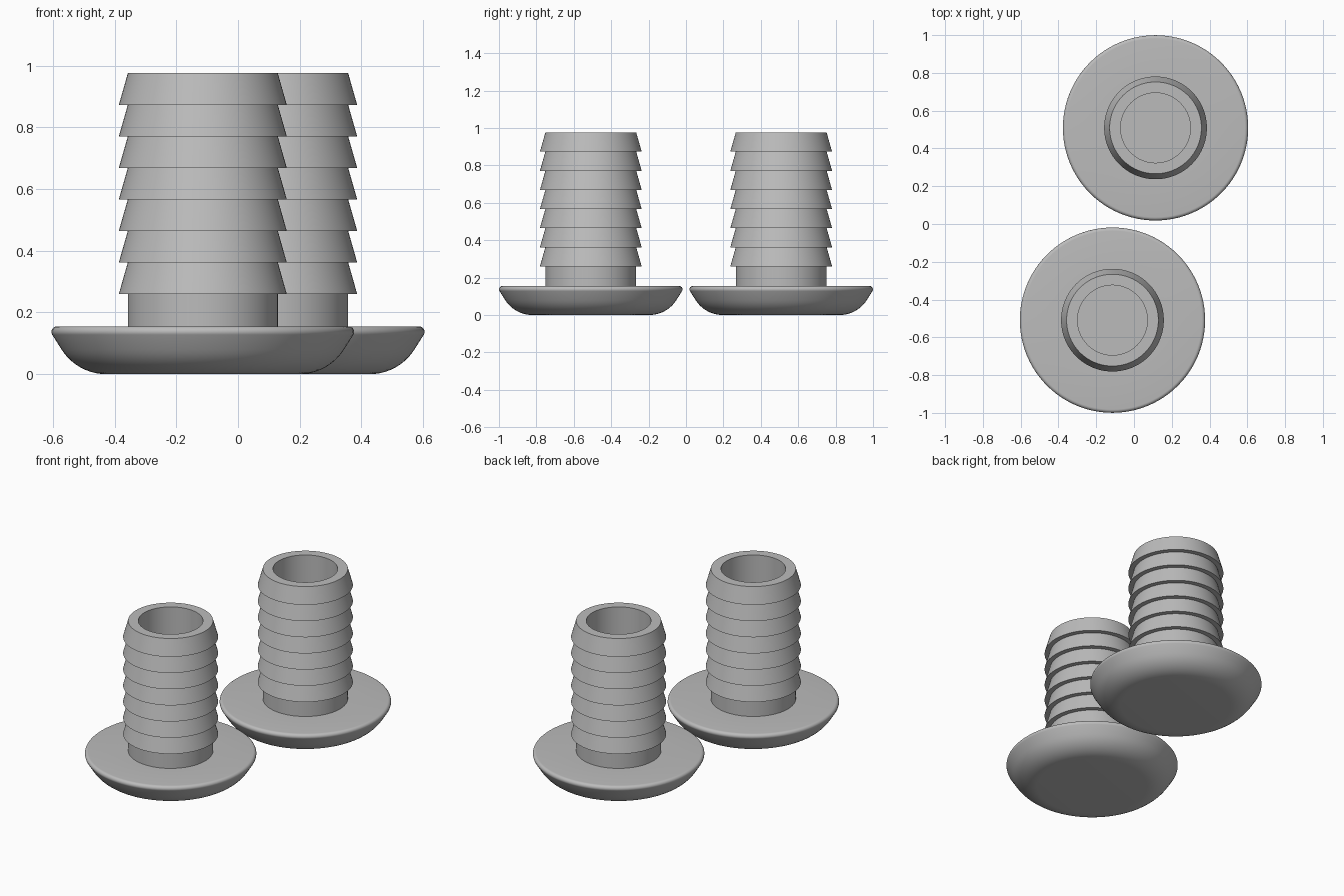
import bpy, bmesh, math
from mathutils import Vector

if "Cube" in bpy.data.objects:
    bpy.data.objects.remove(bpy.data.objects["Cube"])

HEAD_TOP, TOP = 0.155, 0.975
SHAFT_R, BARB_R, BORE_R = 0.243, 0.272, 0.185
BARBS, FIRST_BARB = 7, 0.26

grey = bpy.data.materials.new("grey plastic")
grey.diffuse_color = (0.5, 0.5, 0.5, 1)
grey.use_nodes = True
grey.node_tree.nodes["Principled BSDF"].inputs["Base Color"].default_value = grey.diffuse_color


def arc(r, z, radius, start, end, steps):
    """Points (r, z) along an arc, angles in degrees."""
    angles = [math.radians(start + (end - start) * i / steps) for i in range(steps + 1)]
    return [(r + radius * math.cos(a), z + radius * math.sin(a)) for a in angles]


# Domed head: flat underside, curved flank, small rounded rim
profile = [(0, 0)]
profile += arc(0.313, 0.171, 0.171, -90, -32, 10)
profile += arc(0.4725, HEAD_TOP - 0.018, 0.018, -32, 90, 8)

# Plain neck, then stacked tapering barbs
profile.append((SHAFT_R, HEAD_TOP))
step = (TOP - FIRST_BARB) / BARBS
for i in range(BARBS):
    z = FIRST_BARB + i * step
    profile += [(SHAFT_R, z), (BARB_R, z)]
profile.append((SHAFT_R, TOP))

# Blind bore down to the head
profile += [(BORE_R, TOP), (BORE_R, HEAD_TOP), (0, HEAD_TOP)]


def make_plug(name, x, y):
    bm = bmesh.new()
    verts = [bm.verts.new((r, 0, z)) for r, z in profile]
    edges = [bm.edges.new(pair) for pair in zip(verts, verts[1:])]
    bmesh.ops.spin(bm, geom=verts + edges, cent=(0, 0, 0), axis=(0, 0, 1),
                   angle=math.tau, steps=96, use_merge=False)
    bmesh.ops.remove_doubles(bm, verts=bm.verts, dist=1e-4)
    bmesh.ops.recalc_face_normals(bm, faces=bm.faces)
    mesh = bpy.data.meshes.new(name)
    bm.to_mesh(mesh)
    bm.free()
    mesh.materials.append(grey)
    plug = bpy.data.objects.new(name, mesh)
    plug.location = Vector((x, y, 0))
    bpy.context.collection.objects.link(plug)
    bpy.ops.object.select_all(action='DESELECT')
    plug.select_set(True)
    bpy.context.view_layer.objects.active = plug
    bpy.ops.object.shade_smooth_by_angle(angle=math.radians(30))


# The two plugs stand diagonally side by side
make_plug("front_barbed_plug", -0.114, -0.509)
make_plug("back_barbed_plug", 0.114, 0.509)
